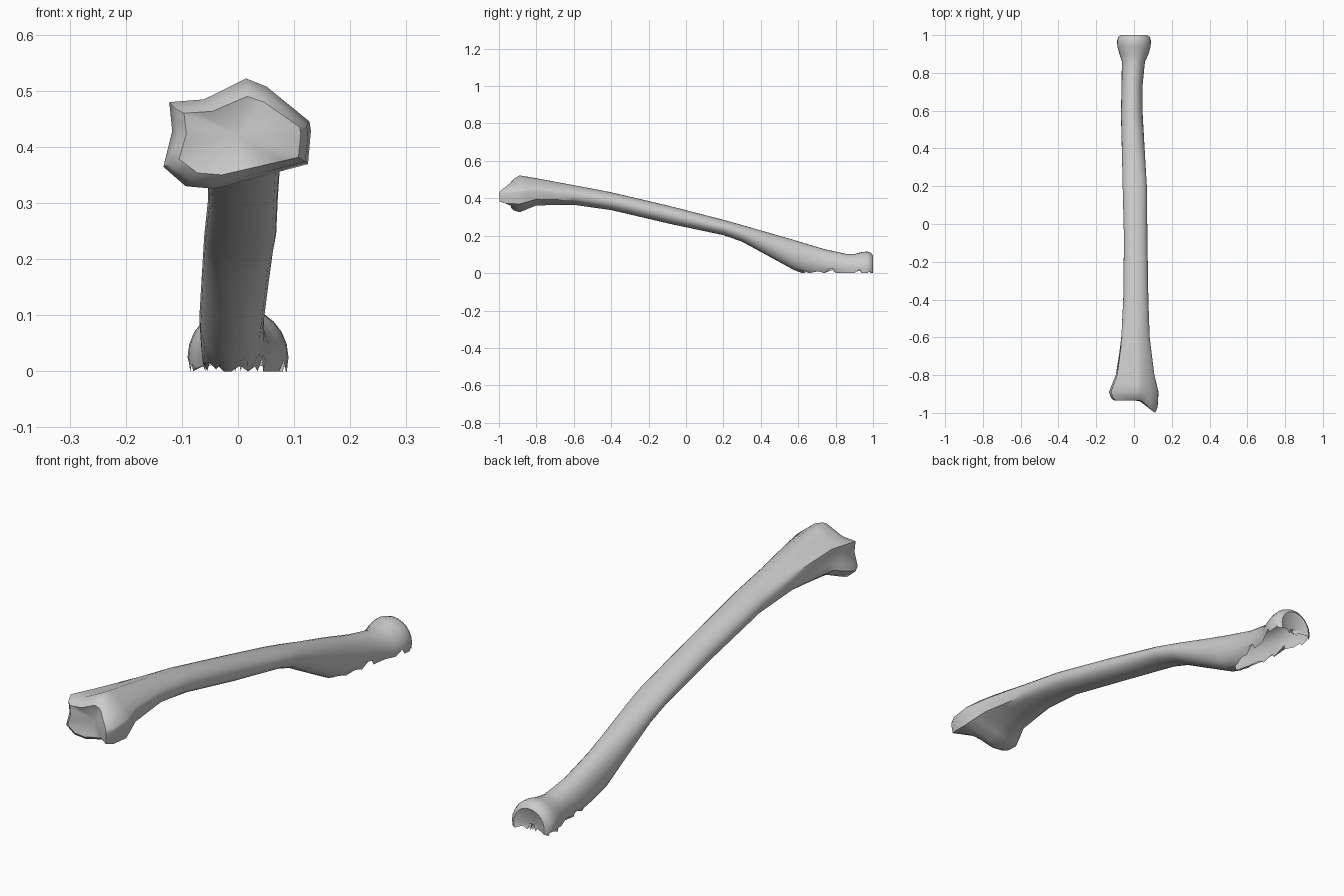
import bpy, bmesh, math, random

if "Cube" in bpy.data.objects:
    bpy.data.objects.remove(bpy.data.objects["Cube"])
random.seed(4)
N = 24

# Outline of the flared end, scaled to -1..1 (anticlockwise from the right)
END = [(1, .05), (.98, .22), (.4, .85), (.12, 1), (-.45, .62), (-.92, .57),
       (-.88, .05), (-1, -.6), (-.7, -.95), (-.3, -1), (.4, -.75), (.96, -.55)]

# Shaft sections: y, x left, x right, z bottom, z top
SHAFT = [
    (-.89, -.133, .13, .325, .522),
    (-.80, -.098, .108, .362, .507),
    (-.60, -.071, .083, .365, .47),
    (-.40, -.057, .076, .337, .432),
    (-.08, -.053, .071, .262, .357),
    (.20, -.06, .068, .203, .285),
    (.30, -.062, .062, .168, .257),
    (.58, -.069, .046, .015, .176),
    (.74, -.066, .046, -.03, .128),
    (.86, -.064, .058, -.045, .102),
]
# Round head: y, radius
HEAD = [(.90, .077), (.94, .088), (.97, .09), (.99, .083), (1, .068)]


def ring(bm, y, xl, xr, zb, zt, tilt=0):
    """Ellipse that turns into the flared outline towards the front."""
    k = min(1, max(0, (-.4 - y) / .45))
    verts = []
    for i in range(N):
        a = 2 * math.pi * i / N
        p, q = END[i // 2], END[(i // 2 + 1) % 12]
        f = (i % 2) / 2
        u = (1 - k) * math.cos(a) + k * (p[0] * (1 - f) + q[0] * f)
        v = (1 - k) * math.sin(a) + k * (p[1] * (1 - f) + q[1] * f)
        x = (xl + xr) / 2 + u * (xr - xl) / 2
        z = (zb + zt) / 2 + v * (zt - zb) / 2
        verts.append(bm.verts.new((x, y - tilt * max(0, x - .04), z)))
    return verts


def cap(bm, loop, centre):
    c = bm.verts.new(centre)
    for i in range(N):
        bm.faces.new((loop[i], loop[(i + 1) % N], c))


bm = bmesh.new()
# Front joint face, its right corner drawn out to a point
rings = [ring(bm, -.935, -.105, .112, .35, .49, .9),
         ring(bm, -.92, -.122, .125, .335, .505, .6)]
# Shaft, with one halfway section between each pair
for s, t in zip(SHAFT, SHAFT[1:]):
    rings.append(ring(bm, *s))
    rings.append(ring(bm, *[(a + b) / 2 for a, b in zip(s, t)]))
rings.append(ring(bm, *SHAFT[-1]))
# Round head
for y, r in HEAD:
    rings.append(ring(bm, y, -r, r, .025 - r, .025 + r))

for a, b in zip(rings, rings[1:]):
    for i in range(N):
        j = (i + 1) % N
        bm.faces.new((a[i], a[j], b[j], b[i]))
cap(bm, rings[0], (0, -.915, .42))
cap(bm, rings[-1], (0, .975, .02))
bmesh.ops.recalc_face_normals(bm, faces=bm.faces)

# Open, ragged underside where the bone meets the ground
bmesh.ops.bisect_plane(bm, geom=bm.verts[:] + bm.edges[:] + bm.faces[:],
                       plane_co=(0, 0, .003), plane_no=(0, 0, 1), clear_inner=True)
for n, v in enumerate([v for v in bm.verts if v.is_boundary]):
    v.co.z = random.uniform(.008, .03) if n % 2 else 0

me = bpy.data.meshes.new("bone")
bm.to_mesh(me)
bm.free()
ob = bpy.data.objects.new("bone", me)
bpy.context.collection.objects.link(ob)
bpy.context.view_layer.objects.active = ob
ob.select_set(True)
bpy.ops.object.shade_smooth_by_angle(angle=math.radians(50))
